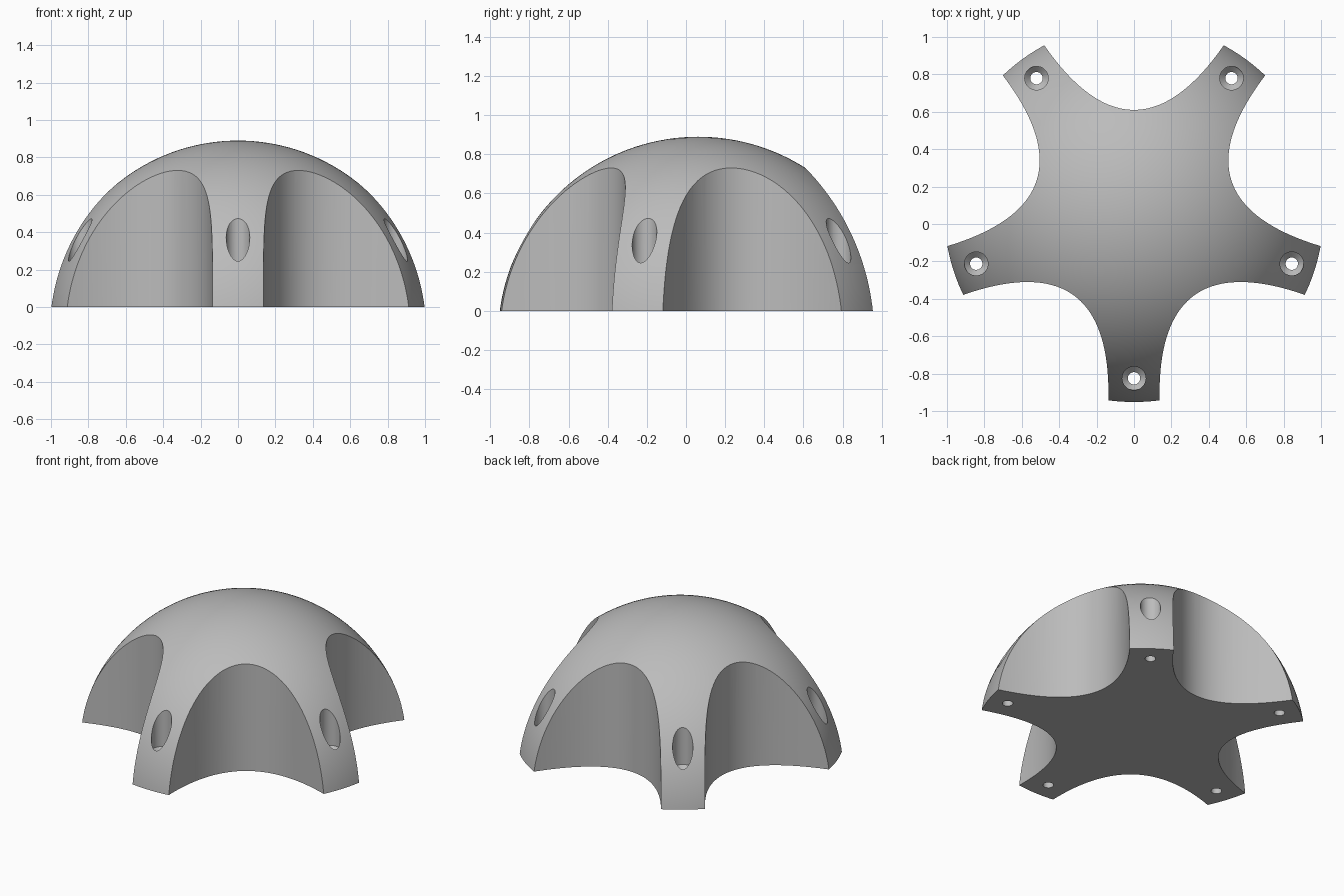
import bpy, bmesh, math
from mathutils import Matrix, Vector

old = bpy.data.objects.get("Cube")
if old:
    bpy.data.objects.remove(old)

CENTRE_Y = 0.062      # axis of the five-fold symmetry
SPHERE_R = 1.0226
SPHERE_Z = -0.1326    # sphere centre lies below the base
ARMS = 5


def new_object(name, bm):
    bmesh.ops.recalc_face_normals(bm, faces=bm.faces)
    mesh = bpy.data.meshes.new(name)
    bm.to_mesh(mesh)
    bm.free()
    obj = bpy.data.objects.new(name, mesh)
    bpy.context.collection.objects.link(obj)
    return obj


def spoke(angle):
    return Matrix.Translation((0, CENTRE_Y, 0)) @ Matrix.Rotation(angle, 4, 'Z')


def add_scallop(bm, angle):
    """Upright prism with a parabolic inner wall, opening outward along +x."""
    n = 48
    m = spoke(angle)
    vs = [0.6 * (2 * i / n - 1) for i in range(n + 1)]
    face = bm.faces.new([bm.verts.new(m @ Vector((0.548 + 1.5 * v * v, v, -0.3))) for v in vs])
    ext = bmesh.ops.extrude_face_region(bm, geom=[face])
    top = [g for g in ext["geom"] if isinstance(g, bmesh.types.BMVert)]
    bmesh.ops.translate(bm, verts=top, vec=(0, 0, 1.5))


def add_screw_hole(bm, angle):
    """Vertical stepped bore: wide top, conical seat, narrow through hole."""
    n = 48
    m = spoke(angle) @ Matrix.Translation((0.887, 0, 0))
    profile = [(0.033, -0.2), (0.033, 0.19), (0.063, 0.22), (0.063, 1.0)]
    rings = [[bm.verts.new(m @ Vector((r * math.cos(2 * math.pi * i / n),
                                       r * math.sin(2 * math.pi * i / n), z)))
              for i in range(n)] for r, z in profile]
    for a, b in zip(rings, rings[1:]):
        for i in range(n):
            j = (i + 1) % n
            bm.faces.new((a[i], a[j], b[j], b[i]))
    bm.faces.new(rings[0][::-1])
    bm.faces.new(rings[-1])


# Solid dome: a sphere cap with a flat base
bm = bmesh.new()
bmesh.ops.create_uvsphere(bm, u_segments=160, v_segments=80, radius=SPHERE_R,
                          matrix=Matrix.Translation((0, CENTRE_Y, SPHERE_Z)))
cut = bmesh.ops.bisect_plane(bm, geom=bm.verts[:] + bm.edges[:] + bm.faces[:],
                             plane_co=(0, 0, 0), plane_no=(0, 0, 1), clear_inner=True)
rim = [g for g in cut["geom_cut"] if isinstance(g, bmesh.types.BMEdge)]
bmesh.ops.edgeloop_fill(bm, edges=rim)
dome = new_object("five_armed_dome", bm)

# Cutters: scallops between the arms, screw holes in the arms
scallops, holes = bmesh.new(), bmesh.new()
for k in range(ARMS):
    arm_angle = -math.pi / 2 + k * 2 * math.pi / ARMS
    add_screw_hole(holes, arm_angle)
    add_scallop(scallops, arm_angle + math.pi / ARMS)

bpy.context.view_layer.objects.active = dome
for cutter in (new_object("scallop_cutter", scallops), new_object("hole_cutter", holes)):
    cutter.hide_render = True
    mod = dome.modifiers.new(cutter.name, 'BOOLEAN')
    mod.operation = 'DIFFERENCE'
    mod.solver = 'EXACT'
    mod.object = cutter
    bpy.ops.object.modifier_apply(modifier=mod.name)
    bpy.data.objects.remove(cutter)

# Single grey material
mat = bpy.data.materials.new("plain_grey")
mat.use_nodes = True
grey = (0.5, 0.5, 0.5, 1)
mat.diffuse_color = grey
mat.node_tree.nodes["Principled BSDF"].inputs["Base Color"].default_value = grey
dome.data.materials.clear()
dome.data.materials.append(mat)

# Smooth curved walls, crisp cut edges
bpy.ops.object.select_all(action='DESELECT')
dome.select_set(True)
bpy.ops.object.shade_smooth_by_angle(angle=math.radians(25))
